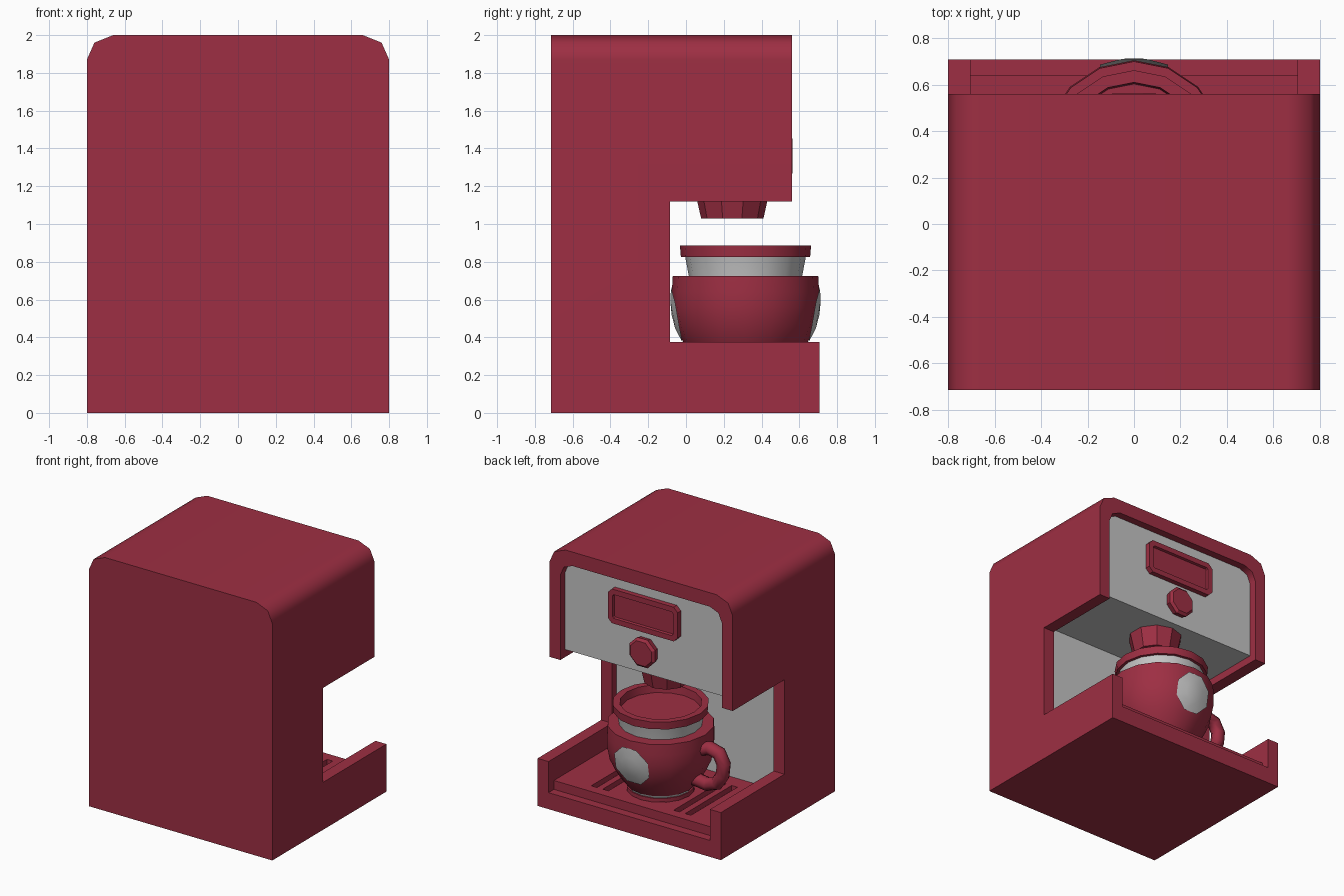
import bpy, bmesh, math
from mathutils import Vector

if "Cube" in bpy.data.objects:
    bpy.data.objects.remove(bpy.data.objects["Cube"], do_unlink=True)


def material(name, rgb):
    m = bpy.data.materials.new(name)
    m.use_nodes = True
    m.diffuse_color = (*rgb, 1)
    m.node_tree.nodes["Principled BSDF"].inputs["Base Color"].default_value = (*rgb, 1)
    return m


RED = material("deep red", (0.34, 0.028, 0.056))
GREY = material("light grey", (0.56, 0.56, 0.56))


def finish(name, bm, mats, smooth=None):
    bmesh.ops.recalc_face_normals(bm, faces=bm.faces)
    me = bpy.data.meshes.new(name)
    bm.to_mesh(me)
    bm.free()
    ob = bpy.data.objects.new(name, me)
    bpy.context.collection.objects.link(ob)
    for m in mats:
        me.materials.append(m)
    if smooth:
        shade(ob, smooth)
    return ob


def shade(ob, angle):
    bpy.ops.object.select_all(action='DESELECT')
    ob.select_set(True)
    bpy.context.view_layer.objects.active = ob
    bpy.ops.object.shade_smooth_by_angle(angle=math.radians(angle))


def prism(name, pts, y0, y1, mats=(RED,)):
    """Extrude an xz outline from y0 to y1."""
    bm = bmesh.new()
    f = bm.faces.new([bm.verts.new((x, y0, z)) for x, z in pts])
    r = bmesh.ops.extrude_face_region(bm, geom=[f])
    vs = [v for v in r["geom"] if isinstance(v, bmesh.types.BMVert)]
    bmesh.ops.translate(bm, vec=(0, y1 - y0, 0), verts=vs)
    return finish(name, bm, mats)


def box(name, x0, x1, y0, y1, z0, z1):
    return prism(name, [(x0, z0), (x1, z0), (x1, z1), (x0, z1)], y0, y1)


def arch(half):
    """Symmetric outline from its right half."""
    return half + [(-x, z) for x, z in reversed(half)]


def lathe(name, prof, y, sides, mat, smooth=None, caps=False):
    """Revolve (radius, z) points around a vertical axis at (0, y)."""
    bm = bmesh.new()
    rings = []
    for r, z in prof:
        rings.append([bm.verts.new((r * math.sin(2 * math.pi * i / sides),
                                    y + r * math.cos(2 * math.pi * i / sides), z))
                      for i in range(sides)])
    for a, b in zip(rings, rings[1:]):
        for i in range(sides):
            j = (i + 1) % sides
            bm.faces.new((a[i], a[j], b[j], b[i]))
    if caps:
        bm.faces.new(rings[0])
        bm.faces.new(rings[-1])
    return finish(name, bm, (mat,), smooth)


# Housing: arched block with the bay, tray, panel and slots cut out
body = prism("housing", arch([(0.8, 0), (0.8, 1.87), (0.76, 1.96), (0.66, 2.0)]),
             -0.715, 0.708, (RED, GREY))
cutters = [
    box("cut_front", -0.9, 0.9, 0.56, 0.9, 0.375, 2.2),
    box("cut_bay", -0.9, 0.9, -0.085, 0.8, 0.375, 1.12),
    box("cut_tray", -0.705, 0.705, -0.14, 0.66, 0.2, 1.0),
    box("cut_lip", -0.705, 0.705, 0.64, 0.8, 0.13, 0.6),
    box("cut_underside", -0.705, 0.705, -0.14, 0.53, 0.9, 1.18),
    prism("cut_panel", arch([(0.705, 1.0), (0.705, 1.79), (0.675, 1.86), (0.6, 1.89)]), 0.5, 0.7),
]
for s in (-1, 1):
    for x in (0.31, 0.41):
        cutters.append(box("cut_slot", s * x - 0.025, s * x + 0.025, -0.02, 0.56, 0.16, 0.3))
bpy.context.view_layer.objects.active = body
for c in cutters:
    m = body.modifiers.new("cut", 'BOOLEAN')
    m.operation, m.solver, m.object = 'DIFFERENCE', 'EXACT', c
    with bpy.context.temp_override(object=body, active_object=body):
        bpy.ops.object.modifier_apply(modifier=m.name)
    bpy.data.objects.remove(c, do_unlink=True)
# Grey panel, bay wall and bay ceiling
for p in body.data.polygons:
    c, n = p.center, p.normal
    wall = n.y > 0.9 and (abs(c.y - 0.5) < 0.01 or abs(c.y + 0.14) < 0.01)
    ceiling = n.z < -0.9 and abs(c.z - 1.18) < 0.01
    p.material_index = 1 if wall or ceiling else 0
shade(body, 50)
wn = body.modifiers.new("even_shading", 'WEIGHTED_NORMAL')
wn.keep_sharp = True

# Display: chamfered plate with a sunken screen
w, z0, z1, k = 0.305, 1.52, 1.79, 0.035
display = prism("display", arch([(w - k, z0), (w, z0 + k), (w, z1 - k), (w - k, z1)]), 0.49, 0.54)
bm = bmesh.new()
bm.from_mesh(display.data)
front = [f for f in bm.faces if f.normal.y > 0.9]
bmesh.ops.inset_region(bm, faces=front, thickness=0.045)
bmesh.ops.inset_region(bm, faces=front, thickness=0.004, depth=-0.02)
bm.to_mesh(display.data)
bm.free()

# Knob: eight-sided with a bevelled front
bm = bmesh.new()
rings = []
for r, y in ((0.105, 0.49), (0.12, 0.545), (0.1, 0.563)):
    rings.append([bm.verts.new((r * math.cos(math.pi * (i + 0.5) / 4), y,
                                1.36 + r * math.sin(math.pi * (i + 0.5) / 4))) for i in range(8)])
for a, b in zip(rings, rings[1:]):
    for i in range(8):
        bm.faces.new((a[i], a[i - 1], b[i - 1], b[i]))
bm.faces.new(rings[-1])
bm.faces.new(rings[0])
finish("knob", bm, (RED,))

# Spout under the head
lathe("spout", [(0.2, 1.185), (0.165, 1.03)], 0.245, 10, RED, caps=True)

# Cup
CY = 0.315
lathe("cup_foot", [(0.225, 0.2), (0.245, 0.205), (0.245, 0.235), (0.2, 0.235)], CY, 16, RED, 30, True)
lathe("cup_wall", [(0.235, 0.235), (0.25, 0.27), (0.29, 0.6), (0.3, 0.725), (0.32, 0.83)], CY, 16, GREY, 40)
sleeve = [(0.25, 0.255), (0.285, 0.3), (0.33, 0.375), (0.37, 0.46), (0.389, 0.56), (0.39, 0.64), (0.385, 0.725)]
lathe("cup_sleeve", [(0.24, 0.255)] + sleeve + [(0.295, 0.725)], CY, 16, RED, 40)
lathe("cup_rim", [(0.31, 0.825), (0.342, 0.825), (0.347, 0.885), (0.295, 0.885), (0.285, 0.8),
                  (0.27, 0.6), (0.22, 0.42), (0.01, 0.4)], CY, 16, RED, 40, True)


def sleeve_radius(z):
    for (r0, a), (r1, b) in zip(sleeve, sleeve[1:]):
        if z <= b:
            return r0 + (r1 - r0) * (z - a) / (b - a)
    return sleeve[-1][0]


# Round badges hugging the sleeve, front and back
for side, name in ((1, "front_badge"), (-1, "back_badge")):
    bm = bmesh.new()

    def spot(r, i):
        a = math.pi * (i + 0.5) / 4
        x, z = r * math.cos(a), 0.52 + r * math.sin(a)
        R = sleeve_radius(z) + 0.01
        return bm.verts.new((x, CY + side * math.sqrt(R * R - x * x), z))

    mid = spot(0, 0)
    inner = [spot(0.08, i) for i in range(8)]
    outer = [spot(0.158, i) for i in range(8)]
    for i in range(8):
        bm.faces.new((mid, inner[i - 1], inner[i]))
        bm.faces.new((inner[i - 1], outer[i - 1], outer[i], inner[i]))
    ob = finish(name, bm, (GREY,), 40)
    # Face the badge outwards
    if ob.data.polygons[0].normal.y * side < 0:
        ob.data.flip_normals()

# Handle: tube swept along a bent path
path = [(-0.34, 0.6), (-0.43, 0.635), (-0.51, 0.615), (-0.55, 0.54), (-0.54, 0.45),
        (-0.49, 0.375), (-0.41, 0.345), (-0.3, 0.36)]
bm = bmesh.new()
pts = [Vector((x, CY, z)) for x, z in path]
rings = []
for i, p in enumerate(pts):
    t = (pts[min(i + 1, len(pts) - 1)] - pts[max(i - 1, 0)]).normalized()
    side = Vector((0, 1, 0))
    up = t.cross(side)
    rings.append([bm.verts.new(p + 0.052 * (math.cos(j * math.pi / 4) * side + math.sin(j * math.pi / 4) * up))
                  for j in range(8)])
for a, b in zip(rings, rings[1:]):
    for j in range(8):
        bm.faces.new((a[j], a[j - 1], b[j - 1], b[j]))
bm.faces.new(rings[0])
bm.faces.new(rings[-1])
finish("cup_handle", bm, (RED,), 50)
